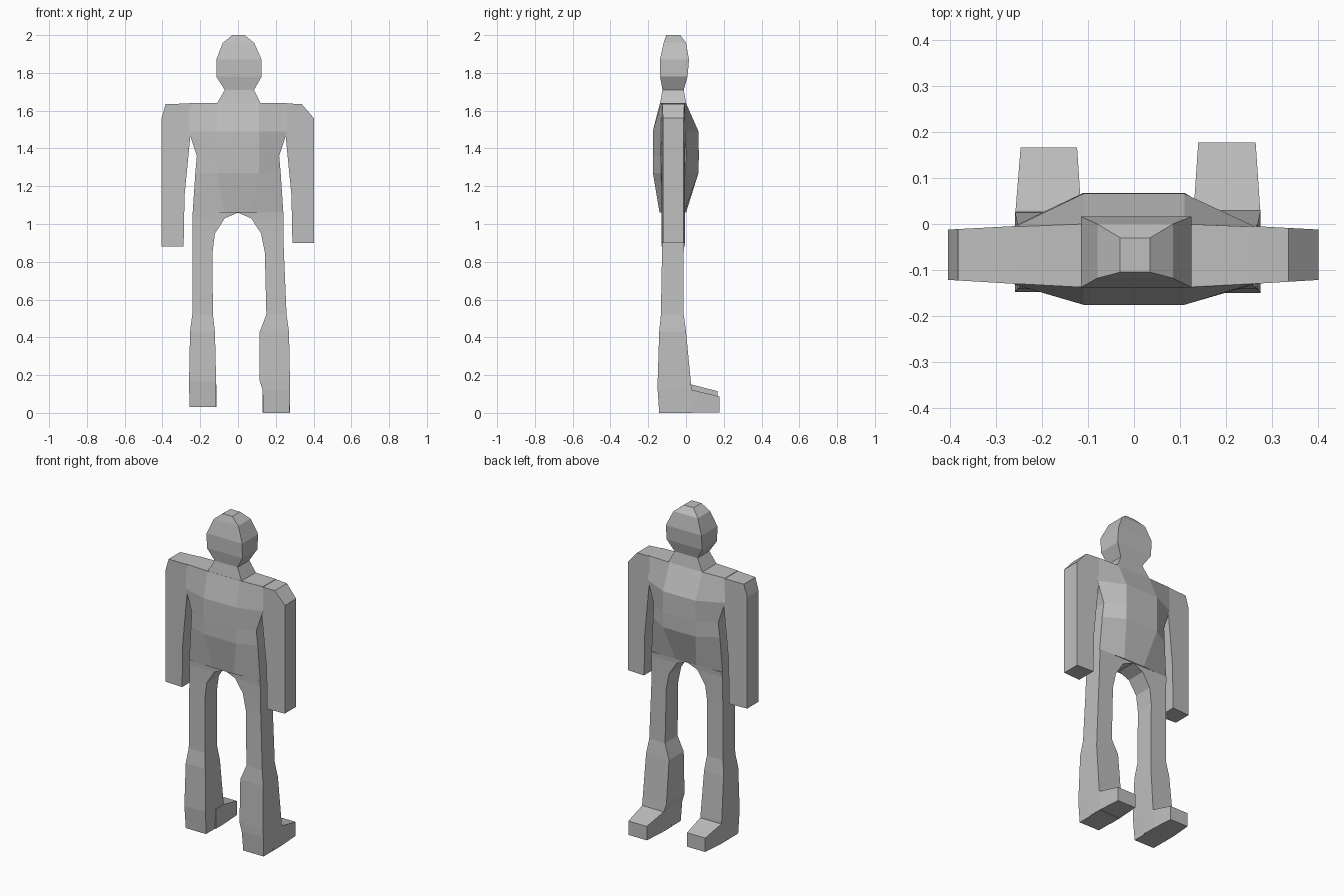
import bpy
import bmesh

cube = bpy.data.objects.get("Cube")
if cube:
    bpy.data.objects.remove(cube, do_unlink=True)

GREY = (0.52, 0.52, 0.52, 1)
grey = bpy.data.materials.new("plain grey")
grey.use_nodes = True
grey.diffuse_color = GREY
grey.node_tree.nodes["Principled BSDF"].inputs["Base Color"].default_value = GREY


def loft(name, rings):
    """Bridge matching closed rings of points and cap both ends."""
    bm = bmesh.new()
    loops = [[bm.verts.new(p) for p in ring] for ring in rings]
    n = len(loops[0])
    for a, b in zip(loops, loops[1:]):
        for i in range(n):
            j = (i + 1) % n
            bm.faces.new((a[i], a[j], b[j], b[i]))
    bm.faces.new(loops[0][::-1])
    bm.faces.new(loops[-1])
    bmesh.ops.recalc_face_normals(bm, faces=bm.faces)
    mesh = bpy.data.meshes.new(name)
    bm.to_mesh(mesh)
    bm.free()
    mesh.materials.append(grey)
    obj = bpy.data.objects.new(name, mesh)
    bpy.context.collection.objects.link(obj)
    return obj


def rect(x0, x1, y0, y1, z):
    return [(x0, y0, z), (x1, y0, z), (x1, y1, z), (x0, y1, z)]


def torso_ring(z, w, flat, front, back, side_front, side_back):
    """Eight-sided section with a flat centre panel front and back."""
    return [(-w, side_front, z), (-flat, front, z), (flat, front, z), (w, side_front, z),
            (w, side_back, z), (flat, back, z), (-flat, back, z), (-w, side_back, z)]


# Head and flared neck
loft("head_and_neck", [rect(*r) for r in (
    (-0.11, 0.12, -0.137, 0.0, 1.64),
    (-0.07, 0.085, -0.125, -0.012, 1.71),
    (-0.115, 0.125, -0.137, 0.008, 1.78),
    (-0.115, 0.125, -0.138, 0.016, 1.87),
    (-0.08, 0.085, -0.118, 0.0, 1.96),
    (-0.03, 0.035, -0.105, -0.03, 2.0))])

# Barrel torso
loft("torso", [torso_ring(*r) for r in (
    (1.06, 0.24, 0.07, -0.14, 0.0, -0.128, -0.01),
    (1.27, 0.226, 0.11, -0.175, 0.066, -0.132, -0.004),
    (1.36, 0.218, 0.11, -0.176, 0.068, -0.135, 0.0),
    (1.49, 0.26, 0.11, -0.176, 0.066, -0.132, -0.004),
    (1.64, 0.26, 0.11, -0.138, 0.0, -0.13, -0.006))])


# Arms with sloped shoulders, thinner towards the outside
def arm(name, side, hand_z, shoulder_x, outer):
    profile = [(0.25, 1.49), (0.25, 1.638), (shoulder_x, 1.635), (outer, 1.56),
               (outer, hand_z), (0.288, hand_z), (0.283, 1.15)]
    rings = []
    for front in (True, False):
        ring = []
        for x, z in profile:
            t = (x - 0.25) / 0.15
            y = -0.131 + 0.009 * t if front else -0.004 - 0.008 * t
            ring.append((side * x, y, z))
        rings.append(ring)
    loft(name, rings)


arm("left_arm", 1, 0.9, 0.337, 0.402)
arm("right_arm", -1, 0.88, 0.383, 0.405)


# Legs: rows of height, inner x, outer x, front y, back y
hip = [(1.06, 0.0, 0.24, -0.13, -0.005),
       (1.03, 0.07, 0.24, -0.128, -0.008),
       (0.95, 0.122, 0.24, -0.127, -0.01)]
left_rows = hip + [
    (0.85, 0.142, 0.243, -0.127, -0.012),
    (0.52, 0.15, 0.257, -0.133, -0.012),
    (0.43, 0.115, 0.27, -0.142, 0.0),
    (0.17, 0.115, 0.275, -0.15, 0.025),
    (0.12, 0.13, 0.276, -0.15, 0.03),
    (0.0, 0.135, 0.273, -0.142, 0.035)]
right_rows = hip + [
    (0.85, 0.135, 0.241, -0.127, -0.012),
    (0.52, 0.133, 0.242, -0.13, -0.012),
    (0.43, 0.122, 0.254, -0.142, 0.0),
    (0.17, 0.116, 0.259, -0.148, 0.025),
    (0.03, 0.12, 0.257, -0.137, 0.03)]

for name, side, rows in (("left_leg", 1, left_rows), ("right_leg", -1, right_rows)):
    loft(name, [rect(side * a, side * b, f, k, z) for z, a, b, f, k in rows])


# Feet: wedges that taper to a blunt tip
def foot(name, side, sole, ankle, tip, tip_y):
    rings = []
    for (a, b), y, top in ((ankle, -0.05, 0.12), (ankle, 0.03, 0.12), (tip, tip_y, 0.085)):
        rings.append([(side * a, y, sole), (side * b, y, sole),
                      (side * b, y, sole + top), (side * a, y, sole + top)])
    loft(name, rings)


foot("left_foot", 1, 0.002, (0.13, 0.275), (0.14, 0.265), 0.178)
foot("right_foot", -1, 0.03, (0.115, 0.258), (0.124, 0.247), 0.167)
